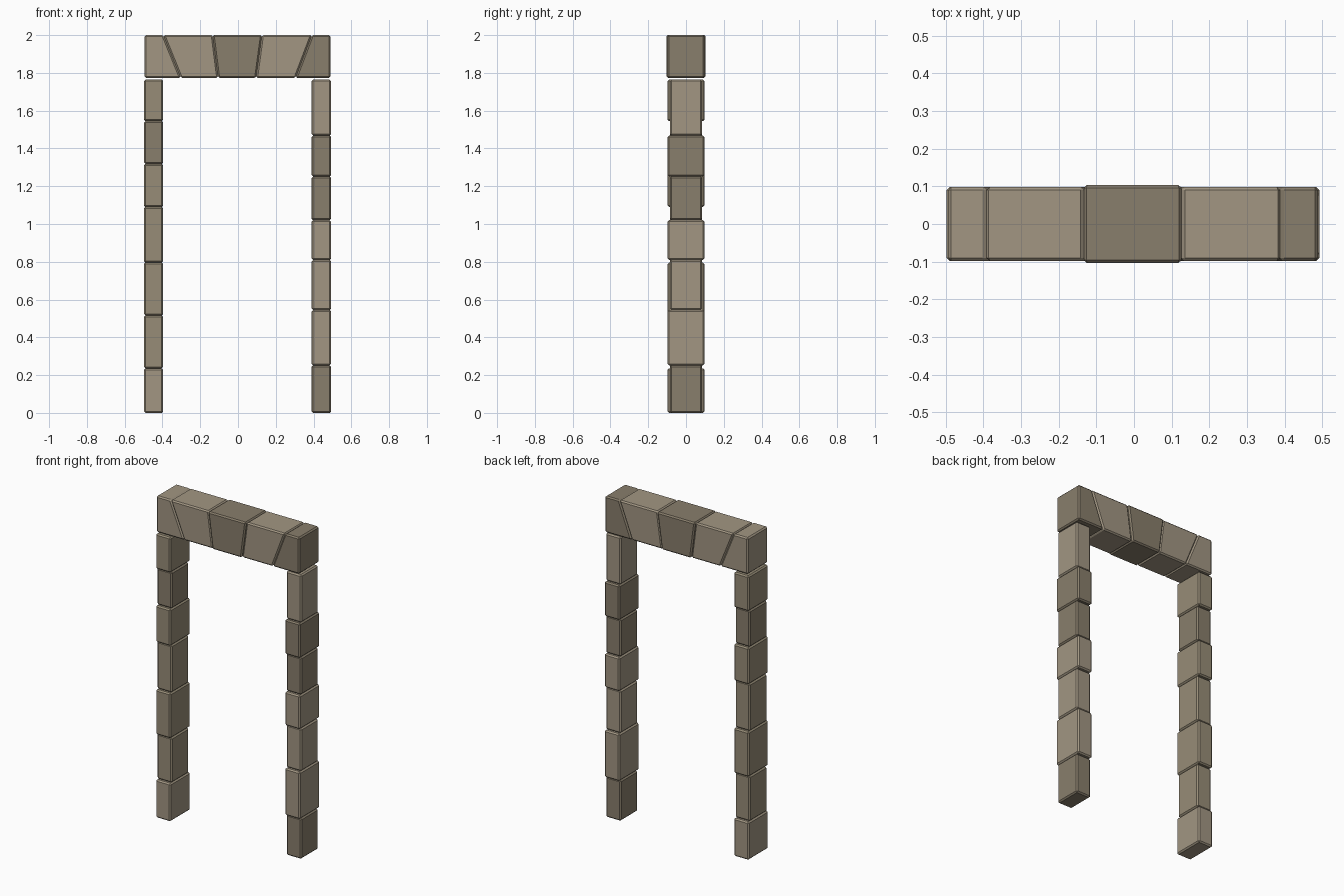
import bpy, bmesh

if "Cube" in bpy.data.objects:
    bpy.data.objects.remove(bpy.data.objects["Cube"])

# Three stone tints
def tint(name, rgb):
    m = bpy.data.materials.new(name)
    m.diffuse_color = (*rgb, 1)
    m.use_nodes = True
    m.node_tree.nodes["Principled BSDF"].inputs["Base Color"].default_value = m.diffuse_color
    return m

LIGHT = tint("stone_light", (0.36, 0.305, 0.225))
MID = tint("stone_mid", (0.31, 0.265, 0.185))
DARK = tint("stone_dark", (0.25, 0.21, 0.15))


# Chamfered stone: a front outline (x, z) extruded between two depths
def stone(name, outline, y0, y1, mat, bevel=0.008):
    bm = bmesh.new()
    face = bm.faces.new([bm.verts.new((x, y0, z)) for x, z in outline])
    ext = bmesh.ops.extrude_face_region(bm, geom=[face])
    verts = [v for v in ext["geom"] if isinstance(v, bmesh.types.BMVert)]
    bmesh.ops.translate(bm, verts=verts, vec=(0, y1 - y0, 0))
    bmesh.ops.recalc_face_normals(bm, faces=bm.faces)
    bmesh.ops.bevel(bm, geom=bm.edges[:], offset=bevel, segments=1,
                    affect='EDGES', profile=0.5)
    mesh = bpy.data.meshes.new(name)
    bm.to_mesh(mesh)
    bm.free()
    mesh.materials.append(mat)
    bpy.context.collection.objects.link(bpy.data.objects.new(name, mesh))


# Pillar of stacked stones alternating between wide and narrow depth
def pillar(name, x0, x1, joints, wide_first, mats):
    for i, (z0, z1) in enumerate(zip(joints, joints[1:])):
        wide = (i % 2 == 0) == wide_first
        d = 0.098 if wide else 0.085
        stone(f"{name}_{i + 1}", [(x0, z0), (x1, z0), (x1, z1), (x0, z1)],
              -d, d, mats[i])


pillar("left_pillar_stone", -0.498, -0.396,
       [0, 0.236, 0.516, 0.796, 1.09, 1.318, 1.545, 1.764], True,
       [LIGHT, MID, MID, MID, MID, DARK, MID])
pillar("right_pillar_stone", 0.39, 0.493,
       [0, 0.252, 0.545, 0.81, 1.02, 1.252, 1.468, 1.764], False,
       [DARK, LIGHT, LIGHT, LIGHT, DARK, DARK, LIGHT])

# Lintel: joints given as (bottom x, top x), keystone slightly proud
Z0, Z1 = 1.774, 2.0
joints = [(-0.494, -0.494), (-0.303, -0.395), (-0.105, -0.134),
          (0.096, 0.127), (0.305, 0.391), (0.489, 0.489)]
names = ["lintel_end_left", "lintel_wedge_left", "lintel_keystone",
         "lintel_wedge_right", "lintel_end_right"]
mats = [LIGHT, LIGHT, DARK, LIGHT, DARK]
for i, name in enumerate(names):
    (b0, t0), (b1, t1) = joints[i], joints[i + 1]
    d = 0.104 if i == 2 else 0.098
    stone(name, [(b0, Z0), (b1, Z0), (t1, Z1), (t0, Z1)], -d, d, mats[i])
